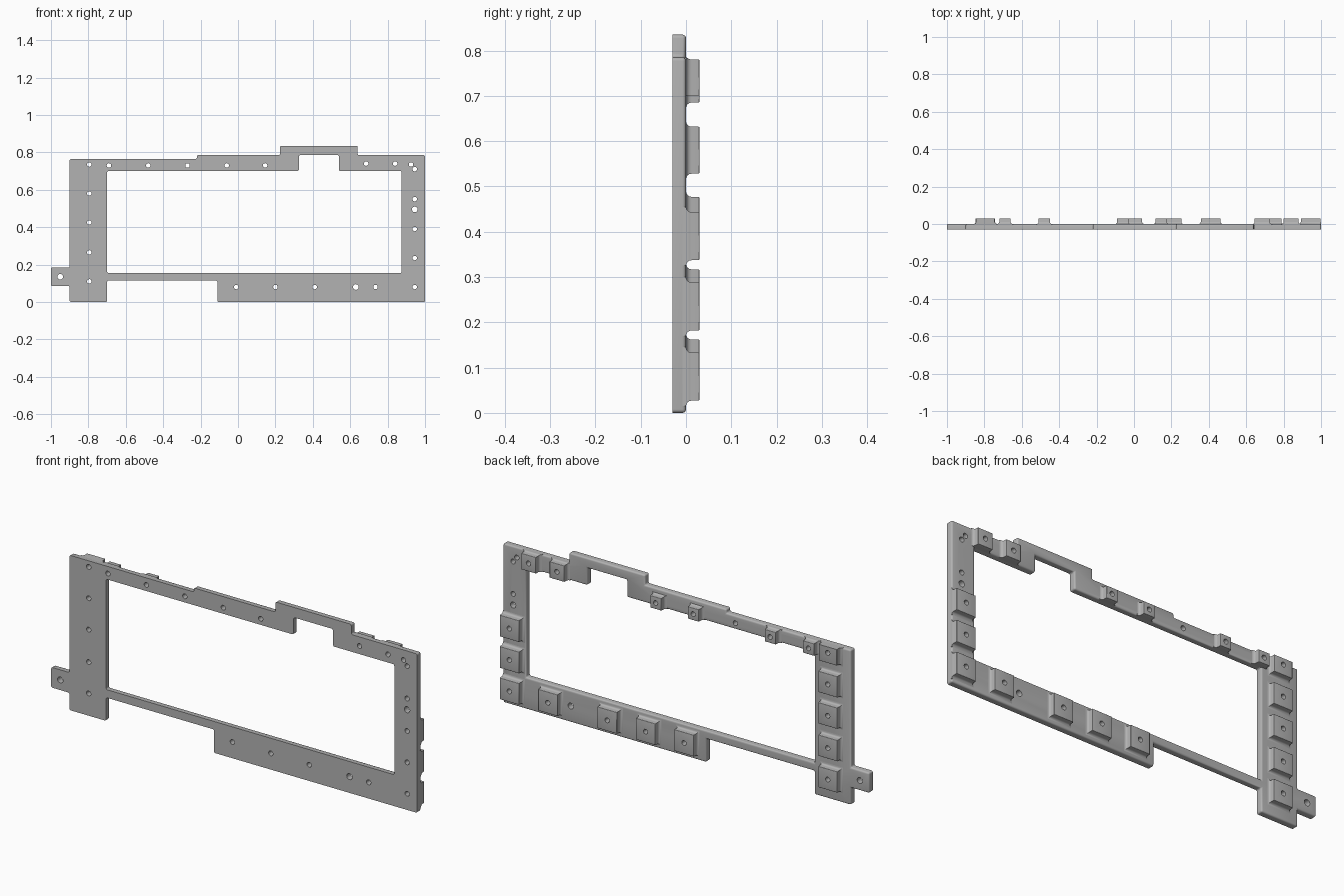
import bpy, bmesh, math
from mathutils import Matrix, Vector

cube = bpy.data.objects.get("Cube")
if cube:
    bpy.data.objects.remove(cube)

FRONT, BACK, TOP = -0.03, 0.0, 0.03
ROUND = 0.008

grey = bpy.data.materials.new("plain grey")
grey.use_nodes = True
grey.diffuse_color = (0.45, 0.45, 0.45, 1)
grey.node_tree.nodes["Principled BSDF"].inputs["Base Color"].default_value = grey.diffuse_color


def make_object(name, bm):
    bmesh.ops.recalc_face_normals(bm, faces=bm.faces)
    mesh = bpy.data.meshes.new(name)
    bm.to_mesh(mesh)
    bm.free()
    mesh.materials.append(grey)
    obj = bpy.data.objects.new(name, mesh)
    bpy.context.collection.objects.link(obj)
    return obj


def activate(obj):
    bpy.ops.object.select_all(action='DESELECT')
    obj.select_set(True)
    bpy.context.view_layer.objects.active = obj


# Frame outline and opening, as (x, z) corners
OUTER = [(-0.9, 0), (-0.7, 0), (-0.7, 0.115), (-0.11, 0.115), (-0.11, 0), (1, 0),
         (1, 0.785), (0.64, 0.785), (0.64, 0.835), (0.225, 0.835), (0.225, 0.785),
         (-0.22, 0.785), (-0.22, 0.765), (-0.9, 0.765), (-0.9, 0.185), (-1, 0.185),
         (-1, 0.085), (-0.9, 0.085)]
OPENING = [(-0.7, 0.155), (0.875, 0.155), (0.875, 0.7), (0.54, 0.7),
           (0.54, 0.785), (0.325, 0.785), (0.325, 0.7), (-0.7, 0.7)]


def build_frame():
    bm = bmesh.new()
    for loop in (OUTER, OPENING):
        verts = [bm.verts.new((x, FRONT, z)) for x, z in loop]
        for a, b in zip(verts, verts[1:] + verts[:1]):
            bm.edges.new((a, b))
    bmesh.ops.triangle_fill(bm, edges=bm.edges[:], use_beauty=True, normal=(0, -1, 0))
    bmesh.ops.dissolve_limit(bm, angle_limit=0.01, verts=bm.verts[:], edges=bm.edges[:])
    ext = bmesh.ops.extrude_face_region(bm, geom=bm.faces[:], use_keep_orig=True)
    moved = [g for g in ext["geom"] if isinstance(g, bmesh.types.BMVert)]
    bmesh.ops.translate(bm, verts=moved, vec=(0, BACK - FRONT, 0))
    bmesh.ops.recalc_face_normals(bm, faces=bm.faces)
    # Round the back rim and the upright corners, keep the front rim sharp
    rim = [e for e in bm.edges if max(v.co.y for v in e.verts) > BACK - 0.001
           and e.calc_face_angle(0) > 0.5]
    bmesh.ops.bevel(bm, geom=rim, offset=ROUND, segments=4, profile=0.5, affect='EDGES')
    return make_object("frame", bm)


# Pads: square bosses with a concave fillet at the foot and a softened top edge
def pad_steps(fillet=0.012, soft=0.003):
    steps = [(fillet, BACK - 0.012)]
    for i in range(5):
        a = i / 4 * math.pi / 2
        steps.append((fillet * (1 - math.sin(a)), BACK + fillet * (1 - math.cos(a))))
    for i in range(4):
        a = i / 3 * math.pi / 2
        steps.append((soft * (math.cos(a) - 1), TOP - soft + soft * math.sin(a)))
    return steps


def add_pad(bm, x, z, half, low, high):
    rings = []
    for grow, y in pad_steps():
        h = half + grow
        x0, x1 = x - h, min(x + h, 1.0)
        z0, z1 = max(z - h, low), min(z + h, high)
        rings.append([bm.verts.new((px, y, pz))
                      for px, pz in ((x0, z0), (x1, z0), (x1, z1), (x0, z1))])
    for r, s in zip(rings, rings[1:]):
        for i in range(4):
            j = (i + 1) % 4
            bm.faces.new((r[i], r[j], s[j], s[i]))
    bm.faces.new(rings[0])
    bm.faces.new(rings[-1])


def build_pads(name, spots, half, low, high):
    bm = bmesh.new()
    for x, z in spots:
        add_pad(bm, x, z, half, low, high)
    return make_object(name, bm)


left_spots = [(-0.795, z) for z in (0.11, 0.265, 0.425, 0.58)]
left_top = [(-0.795, 0.735)]
right_spots = [(0.945, z) for z in (0.08, 0.235, 0.39)]
bottom_spots = [(x, 0.08) for x in (-0.01, 0.2, 0.41, 0.735)]
small_spots = [(x, 0.73) for x in (-0.69, -0.48, -0.06, 0.145)]
corner_spots = [(0.685, 0.74), (0.84, 0.74)]
plain_holes = [(-0.27, 0.73), (0.925, 0.735), (0.945, 0.71), (0.945, 0.55)]
wide_holes = [(-0.95, 0.135), (0.63, 0.08), (0.945, 0.495)]

parts = [
    build_frame(),
    build_pads("left_pads", left_spots, 0.052, 0, 1),
    build_pads("left_top_pad", left_top, 0.05, 0, 0.765),
    build_pads("lower_right_pads", right_spots + bottom_spots, 0.053, 0, 1),
    build_pads("small_top_pads", small_spots, 0.03, 0.7, 0.765),
    build_pads("upper_right_pads", corner_spots, 0.04, 0.7, 0.785),
]

# Screw holes through frame and pads
bm = bmesh.new()
turn = Matrix.Rotation(math.pi / 2, 4, 'X')
narrow = (left_spots + left_top + right_spots + bottom_spots + small_spots
          + corner_spots + plain_holes)
for spots, radius in ((narrow, 0.012), (wide_holes, 0.015)):
    for x, z in spots:
        bmesh.ops.create_cone(bm, cap_ends=True, segments=20, radius1=radius, radius2=radius,
                              depth=0.2, matrix=Matrix.Translation(Vector((x, 0, z))) @ turn)
drill = make_object("hole_cutter", bm)
drill.hide_render = True

for part in parts:
    activate(part)
    mod = part.modifiers.new("holes", 'BOOLEAN')
    mod.operation, mod.solver, mod.object = 'DIFFERENCE', 'EXACT', drill
    bpy.ops.object.modifier_apply(modifier=mod.name)
    bpy.ops.object.shade_smooth_by_angle(angle=math.radians(32))
bpy.data.objects.remove(drill)
